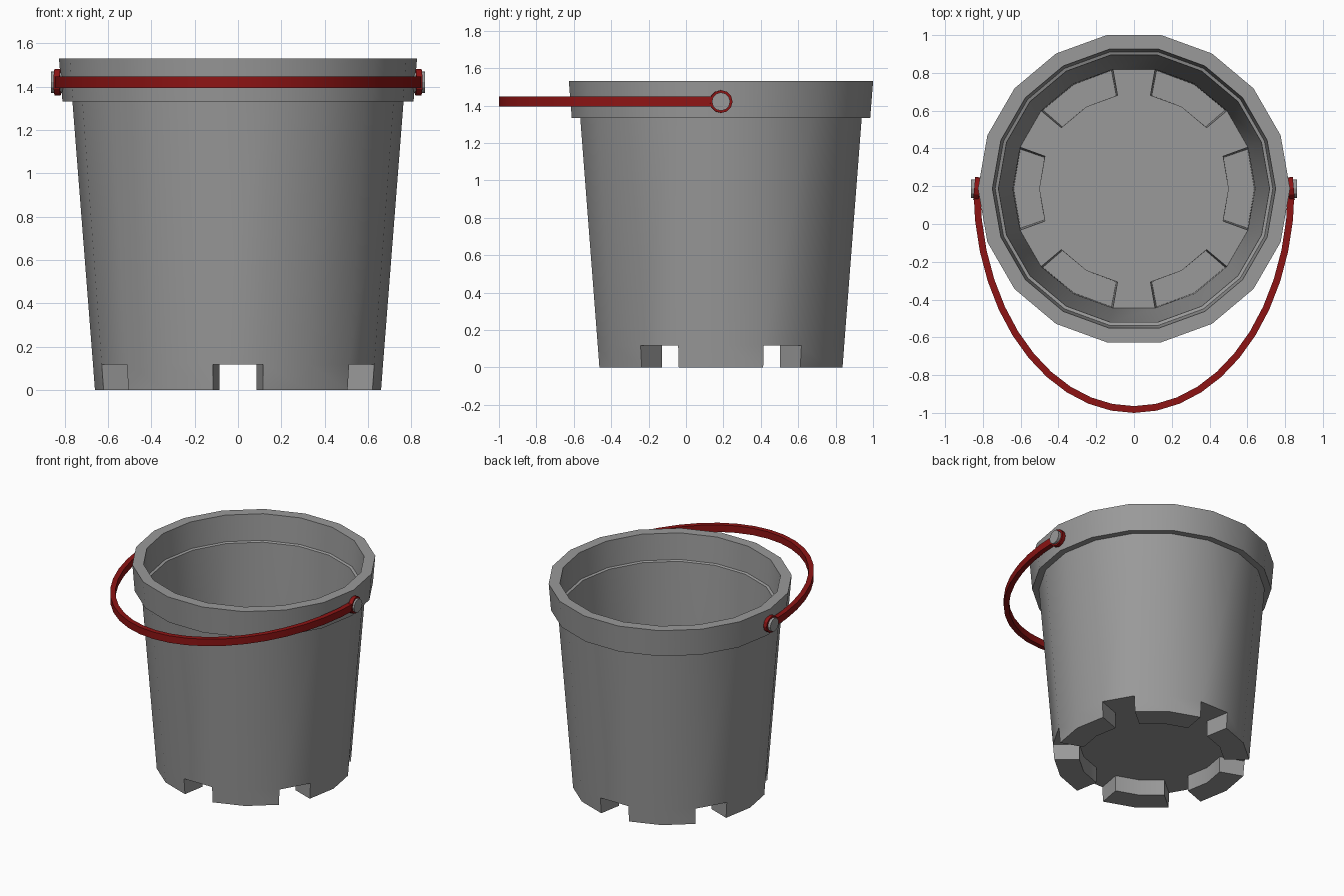
import bpy, bmesh, math
from mathutils import Vector, Matrix

if "Cube" in bpy.data.objects:
    bpy.data.objects.remove(bpy.data.objects["Cube"])

CY = 0.187          # bucket axis offset in y
N = 18              # sides
PIN_Z = 1.421

def material(name, rgb):
    m = bpy.data.materials.new(name)
    m.diffuse_color = (*rgb, 1)
    m.use_nodes = True
    m.node_tree.nodes["Principled BSDF"].inputs["Base Color"].default_value = m.diffuse_color
    return m

grey = material("grey_plastic", (0.32, 0.32, 0.32))
red = material("red_plastic", (0.27, 0.007, 0.007))

def finish(bm, name, mat):
    bmesh.ops.remove_doubles(bm, verts=bm.verts, dist=1e-5)
    bmesh.ops.recalc_face_normals(bm, faces=bm.faces)
    me = bpy.data.meshes.new(name)
    bm.to_mesh(me)
    bm.free()
    ob = bpy.data.objects.new(name, me)
    bpy.context.collection.objects.link(ob)
    me.materials.append(mat)
    bpy.ops.object.select_all(action='DESELECT')
    ob.select_set(True)
    bpy.context.view_layer.objects.active = ob
    bpy.ops.object.shade_smooth_by_angle(angle=math.radians(28))
    return ob

def pt(r, deg, z):
    a = math.radians(deg)
    return (r * math.cos(a), CY + r * math.sin(a), z)

def face(bm, *pts):
    bm.faces.new([bm.verts.new(p) for p in pts])

def castle_floor(bm, r_top, r_bot, r_in, z_top, z_bot, draft):
    """Floor with six battlement blocks pressed down below it."""
    for i in range(N):
        a, b = 20 * i, 20 * (i + 1)
        face(bm, (0, CY, z_top), pt(r_in, a, z_top), pt(r_in, b, z_top))
        k = i % 3
        if k == 1:      # gap between blocks
            face(bm, pt(r_in, a, z_top), pt(r_top, a, z_top),
                 pt(r_top, b, z_top), pt(r_in, b, z_top))
            continue
        la, lb = (a + draft, b) if k == 2 else (a, b - draft)
        face(bm, pt(r_top, a, z_top), pt(r_top, b, z_top), pt(r_bot, lb, z_bot), pt(r_bot, la, z_bot))
        face(bm, pt(r_bot, la, z_bot), pt(r_bot, lb, z_bot), pt(r_in, lb, z_bot), pt(r_in, la, z_bot))
        face(bm, pt(r_in, la, z_bot), pt(r_in, lb, z_bot), pt(r_in, b, z_top), pt(r_in, a, z_top))
        e, le = (a, la) if k == 2 else (b, lb)      # radial end of the block
        face(bm, pt(r_in, e, z_top), pt(r_top, e, z_top), pt(r_bot, le, z_bot), pt(r_in, le, z_bot))

# Bucket: outer wall, rim and inner wall as one profile
bm = bmesh.new()
profile = [(0.669, 0.118), (0.764, 1.332), (0.81, 1.332), (0.826, 1.53),
           (0.75, 1.53), (0.735, 1.338), (0.718, 1.332), (0.642, 0.132)]
for (r0, z0), (r1, z1) in zip(profile, profile[1:]):
    for i in range(N):
        a, b = 20 * i, 20 * (i + 1)
        face(bm, pt(r0, a, z0), pt(r0, b, z0), pt(r1, b, z1), pt(r1, a, z1))
# Underside and inside of the battlement floor
castle_floor(bm, 0.669, 0.66, 0.49, 0.118, 0.0, 0)
castle_floor(bm, 0.642, 0.637, 0.502, 0.132, 0.014, 0.8)
finish(bm, "bucket", grey)

# Handle: flat-sided half-ellipse sweep lying horizontally
bm = bmesh.new()
SEG = 22
rings = []
for i in range(SEG + 1):
    t = math.pi * (1 + i / SEG)
    p = Vector((0.832 * math.cos(t), CY + 1.169 * math.sin(t), PIN_Z))
    n = Vector((math.cos(t) / 0.832, math.sin(t) / 1.169, 0)).normalized() * 0.018
    h = Vector((0, 0, 0.026))
    rings.append([bm.verts.new(c) for c in (p + n + h, p - n + h, p - n - h, p + n - h)])
for r0, r1 in zip(rings, rings[1:]):
    for j in range(4):
        k = (j + 1) % 4
        bm.faces.new((r0[j], r0[k], r1[k], r1[j]))
bm.faces.new(rings[0])
bm.faces.new(rings[-1])
finish(bm, "handle", red)

def disc(name, side, x0, x1, r, mat, yaw=0):
    bm = bmesh.new()
    m = (Matrix.Translation((side * (x0 + x1) / 2, CY, PIN_Z))
         @ Matrix.Rotation(math.radians(side * yaw), 4, 'Z')
         @ Matrix.Rotation(math.pi / 2, 4, 'Y'))
    bmesh.ops.create_cone(bm, cap_ends=True, segments=12, radius1=r, radius2=r,
                          depth=x1 - x0, matrix=m)
    finish(bm, name, mat)

# Handle eyelets and pivot pins on both sides
for side, tag in ((-1, "left"), (1, "right")):
    disc("handle_eyelet_" + tag, side, 0.818, 0.846, 0.061, red, 5)
    disc("pivot_pin_" + tag, side, 0.80, 0.863, 0.049, grey)
